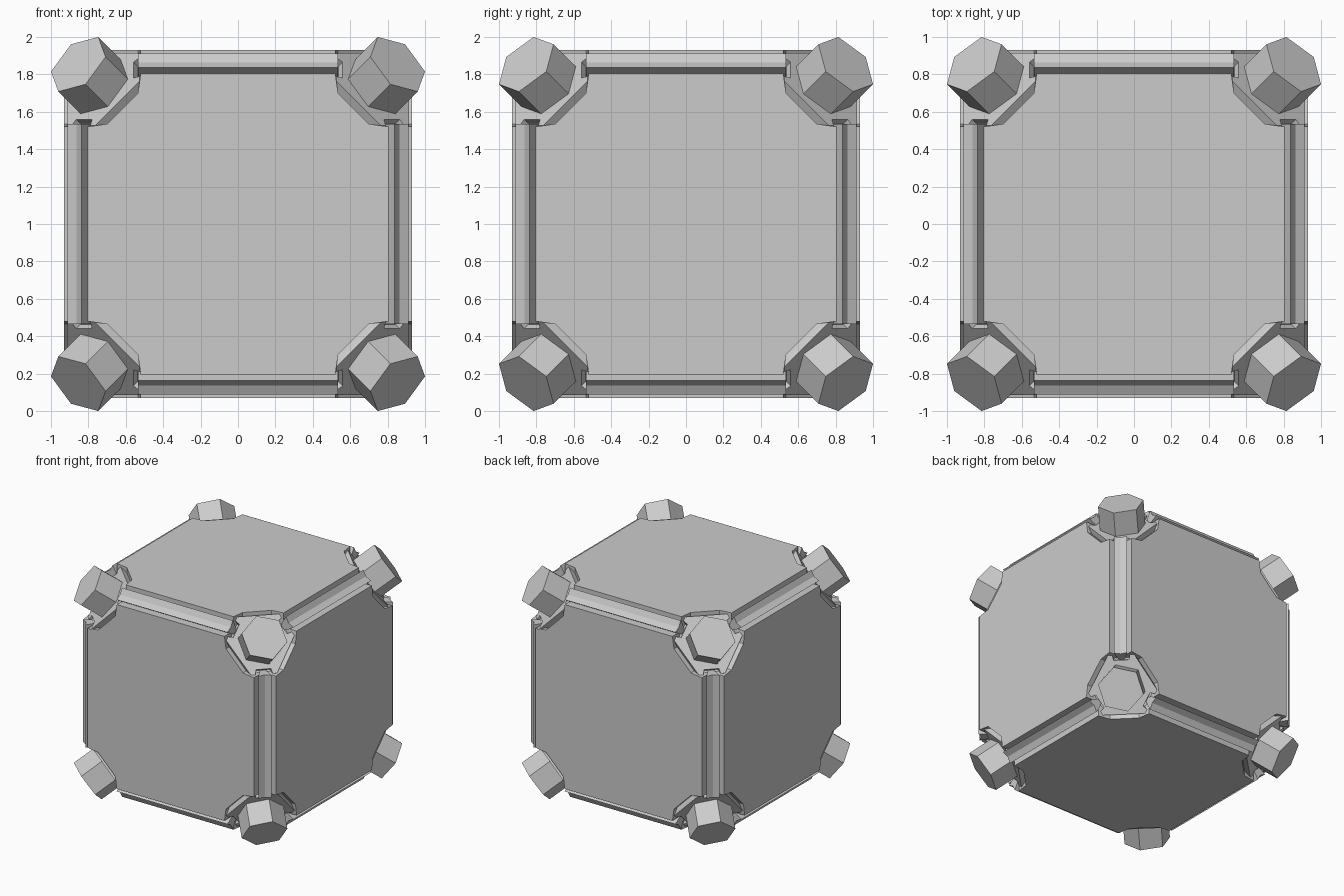
import bpy, bmesh
from math import cos, sin, radians, pi
from itertools import product
from mathutils import Vector

if "Cube" in bpy.data.objects:
    bpy.data.objects.remove(bpy.data.objects["Cube"])

CENTRE = Vector((0, 0, 1))
N = Vector((1, 1, 1)).normalized()           # corner axis in the positive octant
E1 = Vector((1, 1, -2)).normalized()         # points from a corner along a cube edge
E2 = N.cross(E1)


def prism(name, bottom, top):
    """Solid between two matching rings of points."""
    bm = bmesh.new()
    a = [bm.verts.new(p) for p in bottom]
    b = [bm.verts.new(p) for p in top]
    n = len(a)
    bm.faces.new(a[::-1])
    bm.faces.new(b)
    for i in range(n):
        bm.faces.new((a[i], a[(i + 1) % n], b[(i + 1) % n], b[i]))
    return finish(name, bm)


def finish(name, bm):
    bmesh.ops.recalc_face_normals(bm, faces=bm.faces)
    bmesh.ops.translate(bm, verts=bm.verts, vec=CENTRE)
    me = bpy.data.meshes.new(name)
    bm.to_mesh(me)
    bm.free()
    ob = bpy.data.objects.new(name, me)
    bpy.context.collection.objects.link(ob)
    return ob


def axis_point(axis, u, v, w):
    """Point with w on the given axis and u, v on the other two."""
    p = [0, 0, 0]
    p[axis], p[(axis + 1) % 3], p[(axis + 2) % 3] = w, u, v
    return Vector(p)


def corner_ring(pts, depth, signs):
    """2D ring around a corner axis, mirrored into the octant given by signs."""
    s = Vector(signs)
    return [(N * depth + E1 * x + E2 * y) * s for x, y in pts]


def turn(pts, a):
    return [(x * cos(a) - y * sin(a), x * sin(a) + y * cos(a)) for x, y in pts]


# inner core with cut corners
bm = bmesh.new()
bmesh.ops.create_cube(bm, size=1.6)
for s in product((-1, 1), repeat=3):
    d = Vector(s).normalized()
    r = bmesh.ops.bisect_plane(bm, geom=bm.verts[:] + bm.edges[:] + bm.faces[:],
                               plane_co=d * 1.155, plane_no=d, clear_outer=True)
    cut = [e for e in r["geom_cut"] if isinstance(e, bmesh.types.BMEdge)]
    bmesh.ops.holes_fill(bm, edges=cut)
finish("core", bm)

# face panels, corners scooped out for the corner plates
quarter = [(.805, .52), (.70, .535), (.535, .70), (.52, .805)]
outline = []
for q in range(4):
    outline += turn(quarter, q * pi / 2)
for axis, s in product(range(3), (-1, 1)):
    prism("face_panel", [axis_point(axis, u, v, s * .78) for u, v in outline],
          [axis_point(axis, u, v, s * .93) for u, v in outline])

# grooved edge beams
profile = [(.805, .86), (.837, .912), (.863, .863), (.912, .837), (.86, .805), (.77, .77)]
for axis, su, sv in product(range(3), (-1, 1), (-1, 1)):
    prism("edge_beam", [axis_point(axis, u * su, v * sv, -.535) for u, v in profile],
          [axis_point(axis, u * su, v * sv, .535) for u, v in profile])

# corner plates (uneven hexagon, notched where the beams meet) and hex bolts
APO, HALF = .255, .106
plain = [(APO, -HALF), (APO, HALF)]
notched = [(APO, -HALF), (APO, -.07), (APO - .04, -.06),
           (APO - .04, .06), (APO, .07), (APO, HALF)]
plain_ring, notch_ring = [], []
for k in range(3):
    plain_ring += turn(plain, k * 2 * pi / 3)
    notch_ring += turn(notched, k * 2 * pi / 3)
hexagon = [(.185 * cos(a), .185 * sin(a)) for a in (radians(45 + 60 * i) for i in range(6))]
TOP = .735 * 3 ** .5
CAP = .854 * 3 ** .5
for s in product((-1, 1), repeat=3):
    prism("corner_plate_base", corner_ring(plain_ring, TOP - .16, s),
          corner_ring(plain_ring, TOP - .04, s))
    prism("corner_plate", corner_ring(notch_ring, TOP - .04, s),
          corner_ring(notch_ring, TOP, s))
    prism("hex_bolt", corner_ring(hexagon, TOP - .05, s), corner_ring(hexagon, CAP, s))
